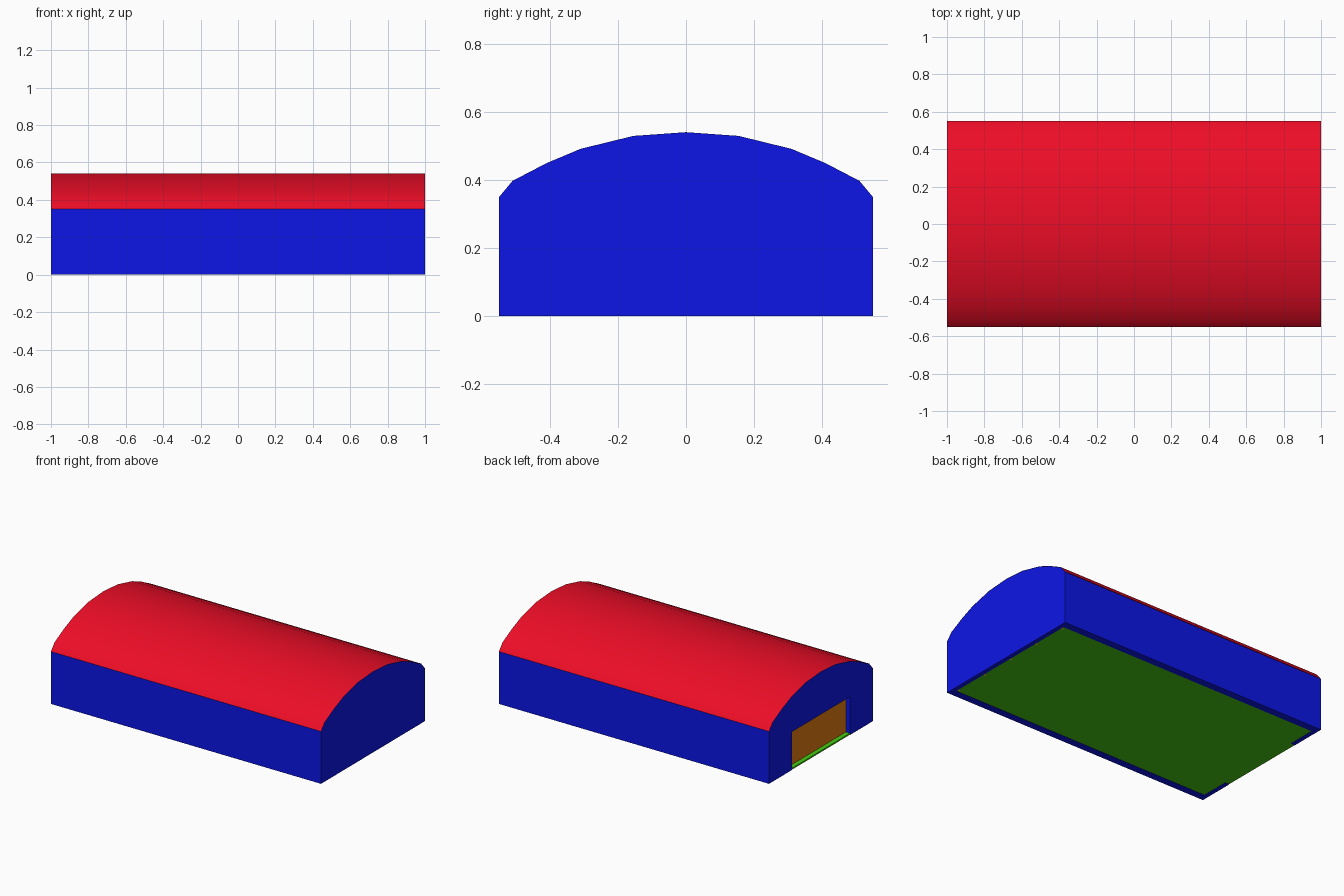
import bpy, bmesh

if "Cube" in bpy.data.objects:
    bpy.data.objects.remove(bpy.data.objects["Cube"])


def material(name, rgb):
    m = bpy.data.materials.new(name)
    m.diffuse_color = (*rgb, 1)
    m.use_nodes = True
    m.node_tree.nodes["Principled BSDF"].inputs["Base Color"].default_value = m.diffuse_color
    return m


BLUE = material("blue", (0.004, 0.008, 0.80))
RED = material("red", (0.85, 0.004, 0.02))
GREEN = material("green", (0.06, 0.60, 0.006))
ORANGE = material("orange", (0.75, 0.20, 0.006))
YELLOW = material("yellow", (0.9, 0.7, 0.02))


def finish(name, bm, mat):
    me = bpy.data.meshes.new(name)
    bm.to_mesh(me)
    bm.free()
    ob = bpy.data.objects.new(name, me)
    bpy.context.collection.objects.link(ob)
    me.materials.append(mat)
    return ob


def box(name, lo, hi, mat):
    bm = bmesh.new()
    bmesh.ops.create_cube(bm, size=1)
    for v in bm.verts:
        for i in range(3):
            v.co[i] = lo[i] if v.co[i] < 0 else hi[i]
    return finish(name, bm, mat)


def prism(name, outline, x0, x1, mat):
    """Closed yz outline extruded along x."""
    bm = bmesh.new()
    face = bm.faces.new([bm.verts.new((x0, y, z)) for y, z in outline])
    ext = bmesh.ops.extrude_face_region(bm, geom=[face])["geom"]
    for v in ext:
        if isinstance(v, bmesh.types.BMVert):
            v.co.x = x1
    bmesh.ops.recalc_face_normals(bm, faces=bm.faces[:])
    return finish(name, bm, mat)


# Arched roof line from right eave to left eave
half = [(0.55, 0.35), (0.51, 0.398), (0.41, 0.45), (0.31, 0.492), (0.155, 0.53)]
arch = half + [(0, 0.541)] + [(-y, z) for y, z in reversed(half)]
DOOR_Y, DOOR_Z, T = 0.305, 0.255, 0.03

# Closed end wall, and end wall with doorway
prism("end_wall", arch + [(-0.55, 0), (0.55, 0)], 1 - T, 1, BLUE)
doorway = [(-0.55, 0), (-DOOR_Y, 0), (-DOOR_Y, DOOR_Z),
           (DOOR_Y, DOOR_Z), (DOOR_Y, 0), (0.55, 0)]
prism("door_wall", arch + doorway, -1, -1 + T, BLUE)

# Long side walls
for s, side in ((1, "back"), (-1, "front")):
    ys = sorted((s * 0.55, s * 0.50))
    box(side + "_wall", (-1 + T, ys[0], 0), (1 - T, ys[1], 0.35), BLUE)

# Barrel roof sheet
bm = bmesh.new()
rows = [[bm.verts.new((x, y * 1.001, z + 0.001)) for x in (-1, 1)] for y, z in arch]
for (a, b), (c, d) in zip(rows, rows[1:]):
    bm.faces.new((a, b, d, c)).smooth = True
bm.normal_update()
if sum(f.normal.z for f in bm.faces) < 0:
    bmesh.ops.reverse_faces(bm, faces=bm.faces[:])
finish("roof", bm, RED)

# Floor, door sill and door panel
box("floor", (-1 + T, -0.50, 0.002), (1 - T, 0.50, 0.012), GREEN)
box("door_sill", (-1, -DOOR_Y, 0.002), (-1 + T, DOOR_Y, 0.012), GREEN)
box("door", (-1 + T, -DOOR_Y - 0.01, 0.012), (-1 + T + 0.02, DOOR_Y + 0.01, DOOR_Z + 0.01), ORANGE)

# Small posts along the closed end
for i in range(5):
    y = -0.48 + i * 0.24
    box("post_%d" % (i + 1), (0.955, y - 0.008, 0.001), (1 - T, y + 0.008, 0.3), YELLOW)
